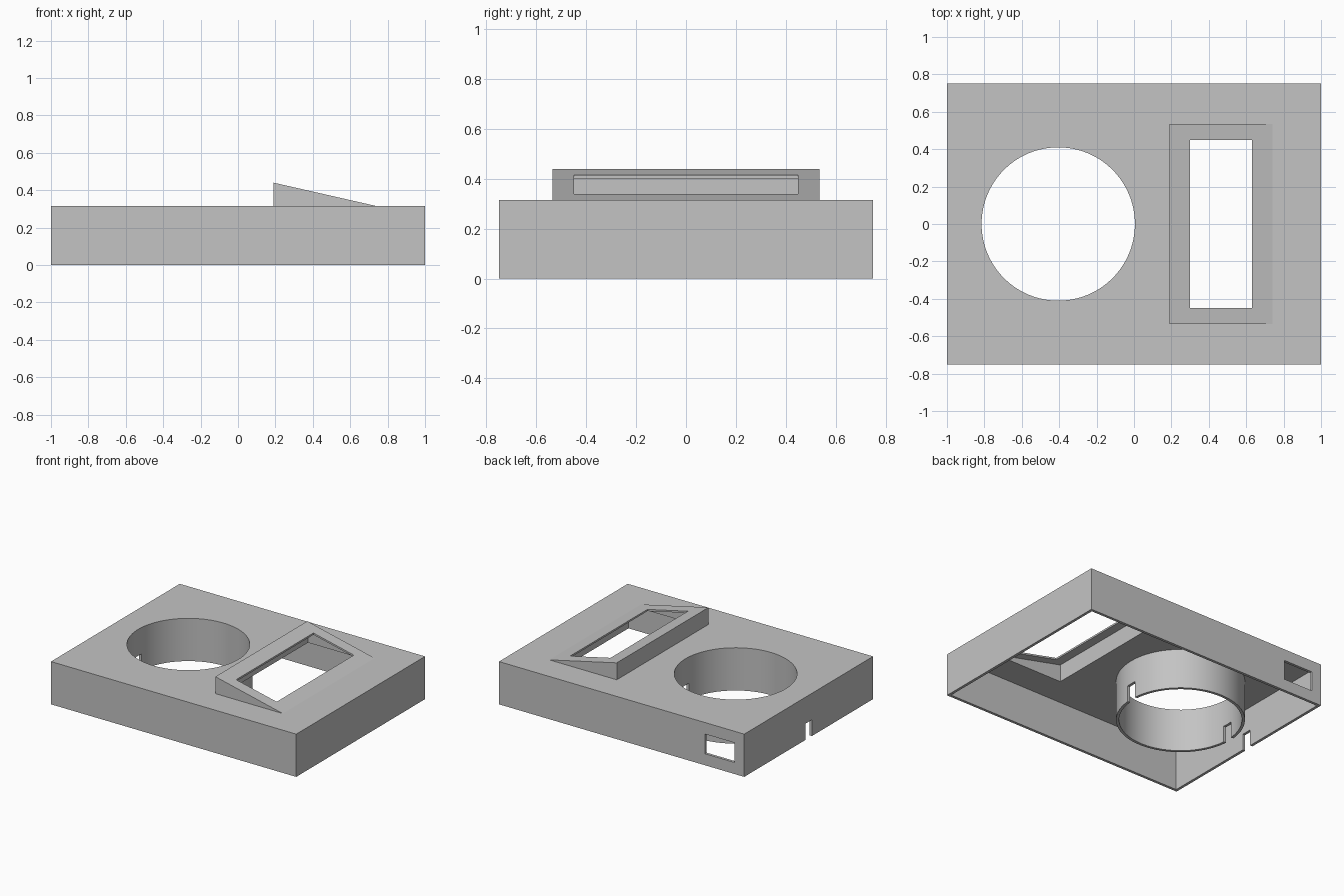
import bpy, bmesh, math

if "Cube" in bpy.data.objects:
    bpy.data.objects.remove(bpy.data.objects["Cube"])

WALL = 0.02
SLOPE = (0.44 - 0.315) / (0.74 - 0.19)


def make_object(name, bm):
    bmesh.ops.recalc_face_normals(bm, faces=bm.faces)
    mesh = bpy.data.meshes.new(name)
    bm.to_mesh(mesh)
    bm.free()
    obj = bpy.data.objects.new(name, mesh)
    bpy.context.collection.objects.link(obj)
    return obj


def prism(name, profile, y0, y1):
    """Extrude an x-z profile along y."""
    bm = bmesh.new()
    face = bm.faces.new([bm.verts.new((x, y0, z)) for x, z in profile])
    ext = bmesh.ops.extrude_face_region(bm, geom=[face])
    bmesh.ops.translate(bm, vec=(0, y1 - y0, 0),
                        verts=[v for v in ext["geom"] if isinstance(v, bmesh.types.BMVert)])
    return make_object(name, bm)


def box(name, x0, x1, y0, y1, z0, z1):
    return prism(name, [(x0, z0), (x1, z0), (x1, z1), (x0, z1)], y0, y1)


def cylinder(name, x, radius, z0, z1):
    bm = bmesh.new()
    bmesh.ops.create_cone(bm, cap_ends=True, segments=96, radius1=radius,
                          radius2=radius, depth=z1 - z0)
    bmesh.ops.translate(bm, vec=(x, 0, (z0 + z1) / 2), verts=bm.verts)
    return make_object(name, bm)


def wedge(name, x0, drop, half_width, z_base):
    """Sloping block whose top lies a given drop below the outer slope."""
    top = 0.44 - SLOPE * (x0 - 0.19) - drop
    x_end = x0 + (top - z_base) / SLOPE
    return prism(name, [(x0, z_base), (x_end, z_base), (x0, top)], -half_width, half_width)


def combine(target, other, operation):
    mod = target.modifiers.new("combine", "BOOLEAN")
    mod.operation = operation
    mod.solver = "EXACT"
    mod.object = other
    bpy.context.view_layer.update()
    graph = bpy.context.evaluated_depsgraph_get()
    mesh = bpy.data.meshes.new_from_object(target.evaluated_get(graph))
    target.modifiers.clear()
    target.data = mesh
    bpy.data.objects.remove(other)


# Outer case with its sloping bezel
case = box("case", -1, 1, -0.75, 0.75, 0, 0.315)
combine(case, wedge("bezel", 0.19, 0, 0.535, 0.30), "UNION")

# Hollow interior, open underneath
combine(case, box("cavity", -1 + WALL, 1 - WALL, -0.75 + WALL, 0.75 - WALL, -0.1, 0.295),
        "DIFFERENCE")
combine(case, wedge("bezel_cavity", 0.19 + WALL, 0.013, 0.515, 0.28), "DIFFERENCE")

# Round well: a tube from the deck to the base
combine(case, cylinder("well_tube", -0.405, 0.43, 0, 0.305), "UNION")
combine(case, cylinder("well_hole", -0.405, 0.41, -0.1, 0.6), "DIFFERENCE")

# Display opening in the slope, rear socket, and cable slots on one line
combine(case, box("display_opening", 0.30, 0.63, -0.45, 0.45, 0.2, 0.6), "DIFFERENCE")
combine(case, box("rear_socket", -0.92, -0.68, 0.65, 0.85, 0.085, 0.23), "DIFFERENCE")
combine(case, box("cable_slots", -1.1, 0.1, -0.0375, 0.0375, -0.05, 0.12), "DIFFERENCE")

# Single grey plastic
grey = bpy.data.materials.new("grey plastic")
grey.diffuse_color = (0.55, 0.55, 0.55, 1)
grey.use_nodes = True
grey.node_tree.nodes["Principled BSDF"].inputs["Base Color"].default_value = grey.diffuse_color
case.data.materials.clear()
case.data.materials.append(grey)
for poly in case.data.polygons:
    poly.material_index = 0

bpy.context.view_layer.objects.active = case
case.select_set(True)
bpy.ops.object.shade_smooth_by_angle(angle=math.radians(10))
